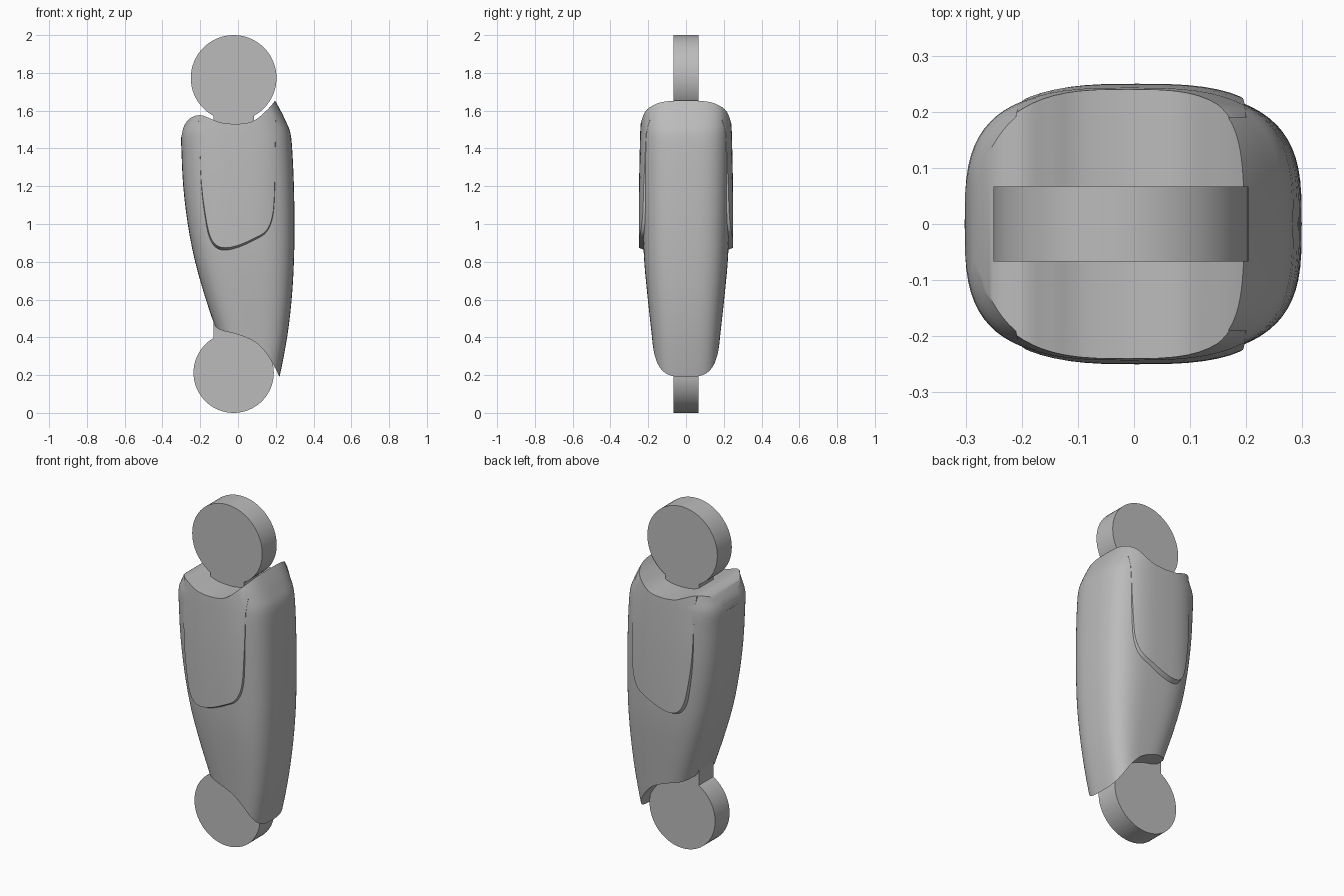
import bpy, bmesh, math
from mathutils import Vector

cube = bpy.data.objects.get("Cube")
if cube:
    bpy.data.objects.remove(cube, do_unlink=True)

grey = bpy.data.materials.new("plain grey")
grey.use_nodes = True
COLOUR = (0.5, 0.5, 0.5, 1)
grey.diffuse_color = COLOUR
grey.node_tree.nodes["Principled BSDF"].inputs["Base Color"].default_value = COLOUR


def smooth(points, steps=6):
    """Catmull-Rom curve through tuples of any length."""
    pts = [Vector(p) for p in points]
    pts = [2 * pts[0] - pts[1]] + pts + [2 * pts[-1] - pts[-2]]
    out = []
    for a, b, c, d in zip(pts, pts[1:], pts[2:], pts[3:]):
        for i in range(steps):
            t = i / steps
            out.append(0.5 * (2 * b + (c - a) * t + (2 * a - 5 * b + 4 * c - d) * t * t
                              + (3 * b - a - 3 * c + d) * t ** 3))
    return out + [pts[-2]]


def skin(name, rings):
    """Closed solid through rings with equal vertex counts."""
    bm = bmesh.new()
    loops = [[bm.verts.new(p) for p in ring] for ring in rings]
    for low, high in zip(loops, loops[1:]):
        for i in range(len(low)):
            j = (i + 1) % len(low)
            bm.faces.new((low[i], low[j], high[j], high[i]))
    bm.faces.new(loops[0])
    bm.faces.new(loops[-1])
    bmesh.ops.recalc_face_normals(bm, faces=bm.faces)
    mesh = bpy.data.meshes.new(name)
    bm.to_mesh(mesh)
    bm.free()
    mesh.materials.append(grey)
    obj = bpy.data.objects.new(name, mesh)
    bpy.context.collection.objects.link(obj)
    return obj


def prism(name, outline, y0, y1, shrink=1.0, pivot=(0, 1.6)):
    """Front outline extruded along y, optionally tapered at y1."""
    px, pz = pivot
    return skin(name, [[(x, y0, z) for x, z in outline],
                       [(px + (x - px) * shrink, y1, pz + (z - pz) * shrink) for x, z in outline]])


def combine(obj, others, operation):
    """Apply booleans and delete the helpers."""
    for other in others:
        mod = obj.modifiers.new("boolean", "BOOLEAN")
        mod.operation, mod.solver, mod.object = operation, "EXACT", other
    bpy.context.view_layer.update()
    graph = bpy.context.evaluated_depsgraph_get()
    obj_mesh = bpy.data.meshes.new_from_object(obj.evaluated_get(graph))
    obj.modifiers.clear()
    obj.data = obj_mesh


def loft(name, sections, power, count=72):
    """Rounded-box cross-sections: z, left x, right x, half depth."""
    rings = []
    for z, x0, x1, depth in sections:
        ring = []
        for i in range(count):
            a = math.tau * i / count
            c, s = math.cos(a), math.sin(a)
            x = math.copysign(abs(c) ** (2 / power), c)
            y = math.copysign(abs(s) ** (2 / power), s)
            ring.append(((x0 + x1) / 2 + x * (x1 - x0) / 2, y * depth, z))
        rings.append(ring)
    return skin(name, rings)


# Shell body, tapering to the bottom and pinched at the top
sections = smooth([
    (0.10, -0.05, 0.195, 0.145), (0.20, -0.06, 0.222, 0.16), (0.40, -0.105, 0.26, 0.18),
    (0.60, -0.17, 0.284, 0.202), (0.80, -0.227, 0.296, 0.221), (1.00, -0.266, 0.299, 0.23),
    (1.20, -0.29, 0.296, 0.236), (1.38, -0.299, 0.288, 0.239), (1.48, -0.30, 0.278, 0.239),
    (1.54, -0.277, 0.255, 0.237), (1.60, -0.25, 0.226, 0.233), (1.66, -0.225, 0.192, 0.226),
    (1.74, -0.19, 0.14, 0.21)], 3)
shell = loft("outer_shell", sections, 3.2)

# Front profile that trims the shell's ends
top = smooth([(-0.30, 1.46), (-0.285, 1.52), (-0.25, 1.562), (-0.20, 1.576), (-0.15, 1.56),
              (-0.09, 1.537), (0, 1.53), (0.08, 1.545), (0.15, 1.60), (0.197, 1.655), (0.25, 1.74)])
bottom = smooth([(0.24, 0.15), (0.22, 0.19), (0.19, 0.25), (0.15, 0.315), (0.09, 0.375),
                 (0, 0.415), (-0.08, 0.435), (-0.12, 0.46), (-0.15, 0.53)])
outline = [tuple(p) for p in top] + [(0.4, 1.74), (0.4, 0.15)] + [tuple(p) for p in bottom]
outline += [(-0.4, 0.53), (-0.4, 1.46)]
trim = prism("trim_cutter", outline, -0.5, 0.5)
combine(shell, [trim], "INTERSECT")

# Raised panels on the front and back
edge = smooth([(-0.215, 1.72), (-0.205, 1.4), (-0.197, 1.2), (-0.178, 1.04), (-0.155, 0.925),
               (-0.12, 0.865), (-0.07, 0.847), (0, 0.86), (0.08, 0.895), (0.15, 0.94),
               (0.185, 1.02), (0.197, 1.15), (0.20, 1.4), (0.20, 1.72)])
panel_sections = [(0.80, -0.29, 0.30, 0.249), (1.00, -0.29, 0.30, 0.25), (1.20, -0.297, 0.30, 0.249),
                  (1.48, -0.30, 0.285, 0.243), (1.60, -0.27, 0.24, 0.236), (1.74, -0.20, 0.15, 0.21)]
panels = []
for name, side in (("front_panel", -1), ("back_panel", 1)):
    panel = prism(name, [tuple(p) for p in edge], side * 0.19, side * 0.27, 0.95)
    hull = loft("panel_cutter", panel_sections, 3.0)
    combine(panel, [hull, trim], "INTERSECT")
    bpy.data.objects.remove(hull, do_unlink=True)
    panels.append(panel)
bpy.data.objects.remove(trim, do_unlink=True)


# Inner link: a bar with a round joint plate at each end
def disc(name, x, z, radius, count=64):
    ring = [(x + radius * math.cos(math.tau * i / count), z + radius * math.sin(math.tau * i / count))
            for i in range(count)]
    return prism(name, ring, -0.067, 0.067)


link = prism("joint_link", [(-0.13, 0.25), (0.085, 0.25), (0.085, 1.7), (-0.13, 1.7)], -0.067, 0.067)
discs = [disc("upper_disc", -0.023, 1.773, 0.227), disc("lower_disc", -0.023, 0.2125, 0.2125)]
combine(link, discs, "UNION")
for helper in discs:
    bpy.data.objects.remove(helper, do_unlink=True)

# Smooth shading with sharp cut edges
bpy.ops.object.select_all(action="DESELECT")
for obj in [shell, link] + panels:
    obj.select_set(True)
bpy.context.view_layer.objects.active = shell
bpy.ops.object.shade_smooth_by_angle(angle=math.radians(32))
